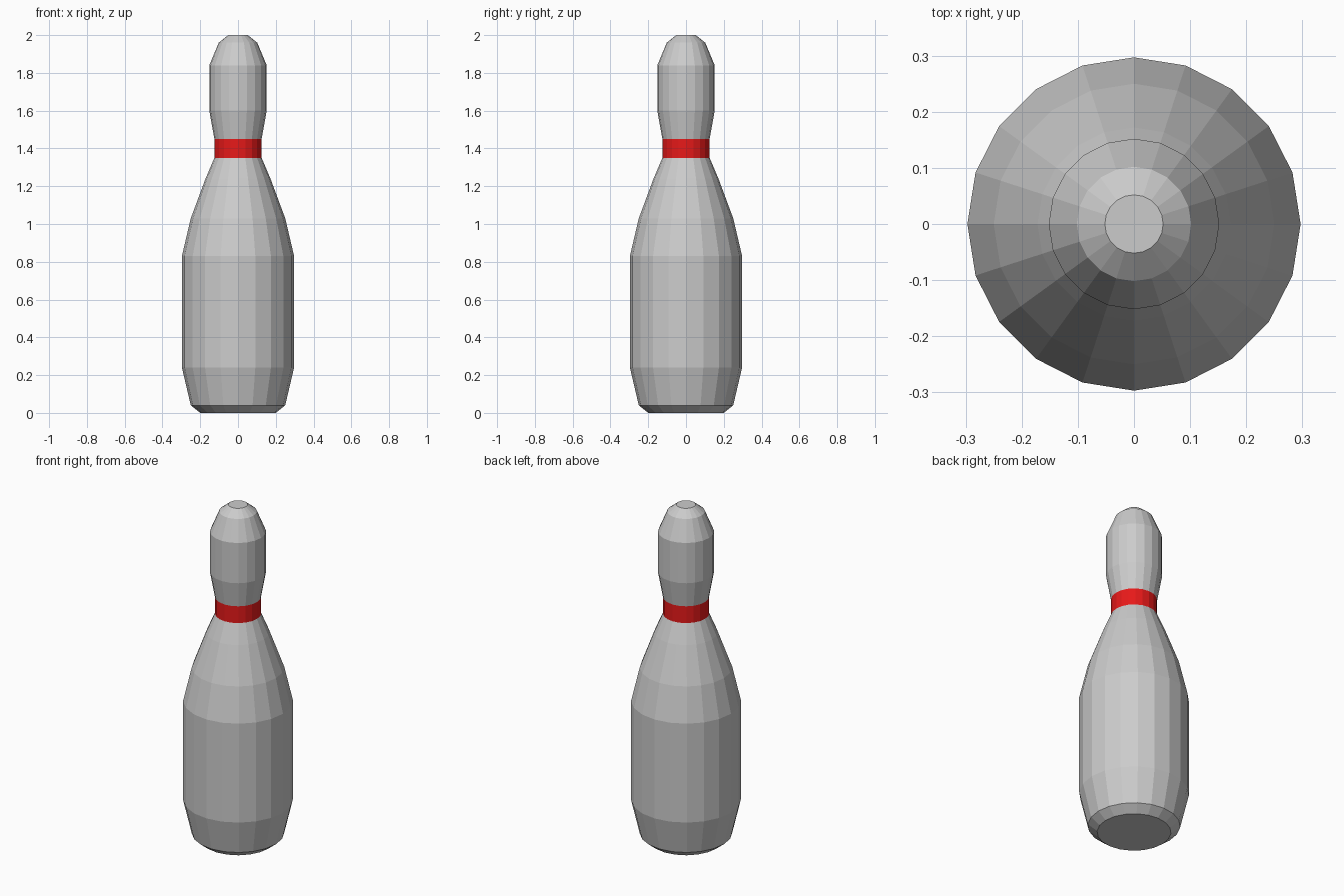
import bpy, bmesh
from math import cos, sin, tau

if "Cube" in bpy.data.objects:
    bpy.data.objects.remove(bpy.data.objects["Cube"])

SIDES = 20


def lathe(name, profile, cap_bottom=False, cap_top=False):
    """Revolve (radius, z) points around z into a flat-faced shell."""
    bm = bmesh.new()
    rings = [[bm.verts.new((r * cos(tau * i / SIDES), r * sin(tau * i / SIDES), z))
              for i in range(SIDES)] for r, z in profile]
    for low, high in zip(rings, rings[1:]):
        for i in range(SIDES):
            j = (i + 1) % SIDES
            bm.faces.new((low[i], low[j], high[j], high[i]))
    if cap_bottom:
        bm.faces.new(rings[0][::-1])
    if cap_top:
        bm.faces.new(rings[-1])
    mesh = bpy.data.meshes.new(name)
    bm.to_mesh(mesh)
    bm.free()
    obj = bpy.data.objects.new(name, mesh)
    bpy.context.collection.objects.link(obj)
    return obj


# Wide belly, from the base up to the neck
lathe("pin_body", [(0.2, 0), (0.25, 0.04), (0.297, 0.24), (0.297, 0.83),
                   (0.25, 1.03), (0.172, 1.24), (0.125, 1.35)], cap_bottom=True)

# Red stripe around the neck
band = lathe("neck_band", [(0.125, 1.35), (0.125, 1.45)])
red = bpy.data.materials.new("red")
red.diffuse_color = (0.8, 0.01, 0.01, 1)
red.use_nodes = True
red.node_tree.nodes["Principled BSDF"].inputs["Base Color"].default_value = red.diffuse_color
band.data.materials.append(red)

# Rounded head
lathe("pin_head", [(0.125, 1.45), (0.152, 1.6), (0.152, 1.84),
                   (0.102, 1.96), (0.052, 2.0)], cap_top=True)
